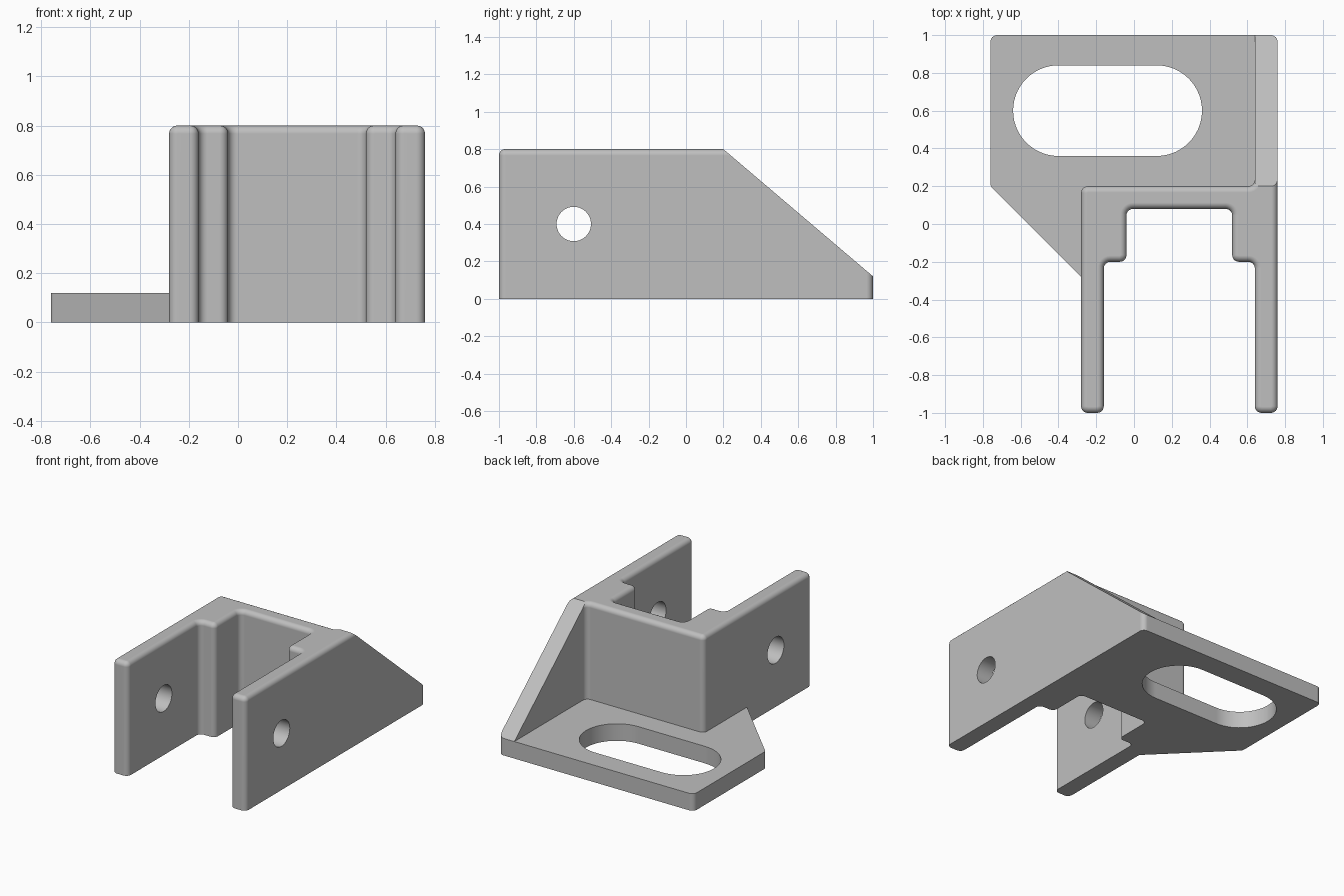
import bpy
import bmesh
import math
from mathutils import Vector

if "Cube" in bpy.data.objects:
    bpy.data.objects.remove(bpy.data.objects["Cube"], do_unlink=True)

HEIGHT = 0.8
FILLET = 0.035

grey = bpy.data.materials.new("plain grey")
grey.use_nodes = True
grey.diffuse_color = (0.52, 0.52, 0.52, 1)
grey.node_tree.nodes["Principled BSDF"].inputs["Base Color"].default_value = (0.52, 0.52, 0.52, 1)


def rounded(points, radius, steps=6, sharp=()):
    """Outline with an arc at every corner whose index is not in sharp."""
    pts = [Vector(p) for p in points]
    out = []
    for i, p in enumerate(pts):
        if i in sharp:
            out.append(p)
            continue
        a = (pts[i - 1] - p).normalized()
        b = (pts[(i + 1) % len(pts)] - p).normalized()
        half = a.angle(b) / 2
        reach = radius / math.tan(half)
        centre = p + (a + b).normalized() * (radius / math.sin(half))
        start = (p + a * reach - centre).normalized()
        end = (p + b * reach - centre).normalized()
        out += [centre + start.slerp(end, k / steps) * radius for k in range(steps + 1)]
    return out


def prism(name, outline, low, high, axis="z", top_bevel=0):
    """Extrude an outline along z (outline in x, y) or along x (outline in y, z)."""
    bm = bmesh.new()
    place = (lambda u, v: (u, v, low)) if axis == "z" else (lambda u, v: (low, u, v))
    face = bm.faces.new([bm.verts.new(place(*p)) for p in outline])
    push = Vector((0, 0, high - low)) if axis == "z" else Vector((high - low, 0, 0))
    ext = bmesh.ops.extrude_face_region(bm, geom=[face], use_keep_orig=True)
    moved = [g for g in ext["geom"] if isinstance(g, bmesh.types.BMVert)]
    bmesh.ops.translate(bm, verts=moved, vec=push)
    bmesh.ops.recalc_face_normals(bm, faces=bm.faces[:])
    if top_bevel:
        rim = [e for e in bm.edges if all(v.co.z > high - 1e-4 for v in e.verts)]
        bmesh.ops.bevel(bm, geom=rim, offset=top_bevel, segments=5, profile=0.5,
                        affect="EDGES", clamp_overlap=False)
    mesh = bpy.data.meshes.new(name)
    bm.to_mesh(mesh)
    bm.free()
    mesh.materials.append(grey)
    obj = bpy.data.objects.new(name, mesh)
    bpy.context.collection.objects.link(obj)
    return obj


def combine(target, tool, operation):
    """Apply a boolean and remove the tool object."""
    mod = target.modifiers.new("boolean", "BOOLEAN")
    mod.operation = operation
    mod.solver = "EXACT"
    mod.object = tool
    bpy.ops.object.select_all(action="DESELECT")
    target.select_set(True)
    bpy.context.view_layer.objects.active = target
    bpy.ops.object.modifier_apply(modifier=mod.name)
    bpy.data.objects.remove(tool, do_unlink=True)


# Forked upright with the side wall running to the back
walls = [(-0.28, -1), (-0.16, -1), (-0.16, -0.2), (-0.04, -0.2), (-0.04, 0.08),
         (0.52, 0.08), (0.52, -0.2), (0.64, -0.2), (0.64, -1), (0.76, -1),
         (0.76, 1), (0.64, 1), (0.64, 0.2), (-0.28, 0.2)]
bracket = prism("mounting_bracket", rounded(walls, FILLET, sharp=(11,)), 0, HEIGHT, top_bevel=0.033)

# Sloping cut that turns the back of the side wall into a gusset
slope = prism("slope_cutter", [(0, 0.97), (1.2, -0.05), (1.2, 1.2), (0, 1.2)], 0.5, 1, axis="x")
combine(bracket, slope, "DIFFERENCE")

# Base plate with a slanted front corner and a long slot
plate_outline = [(-0.76, 1), (-0.76, 0.2), (-0.22, -0.34), (-0.22, 0.14), (0.7, 0.14), (0.7, 1)]
plate = prism("base_plate", rounded(plate_outline, FILLET, sharp=(2, 3, 4, 5)), 0, 0.12)
slot_outline = [(-0.64, 0.36), (0.36, 0.36), (0.36, 0.84), (-0.64, 0.84)]
slot = prism("slot_cutter", rounded(slot_outline, 0.2399, steps=14), -0.2, 0.4)
combine(plate, slot, "DIFFERENCE")
combine(bracket, plate, "UNION")

# Pin hole through both arms
hole_outline = [(-0.6 + 0.092 * math.cos(math.tau * i / 48),
                 0.4 + 0.092 * math.sin(math.tau * i / 48)) for i in range(48)]
hole = prism("pin_hole_cutter", hole_outline, -0.6, 1, axis="x")
combine(bracket, hole, "DIFFERENCE")

# Smooth fillets with flat main faces
bpy.ops.object.shade_smooth_by_angle(angle=math.radians(30))
weighted = bracket.modifiers.new("weighted_normals", "WEIGHTED_NORMAL")
weighted.keep_sharp = True
